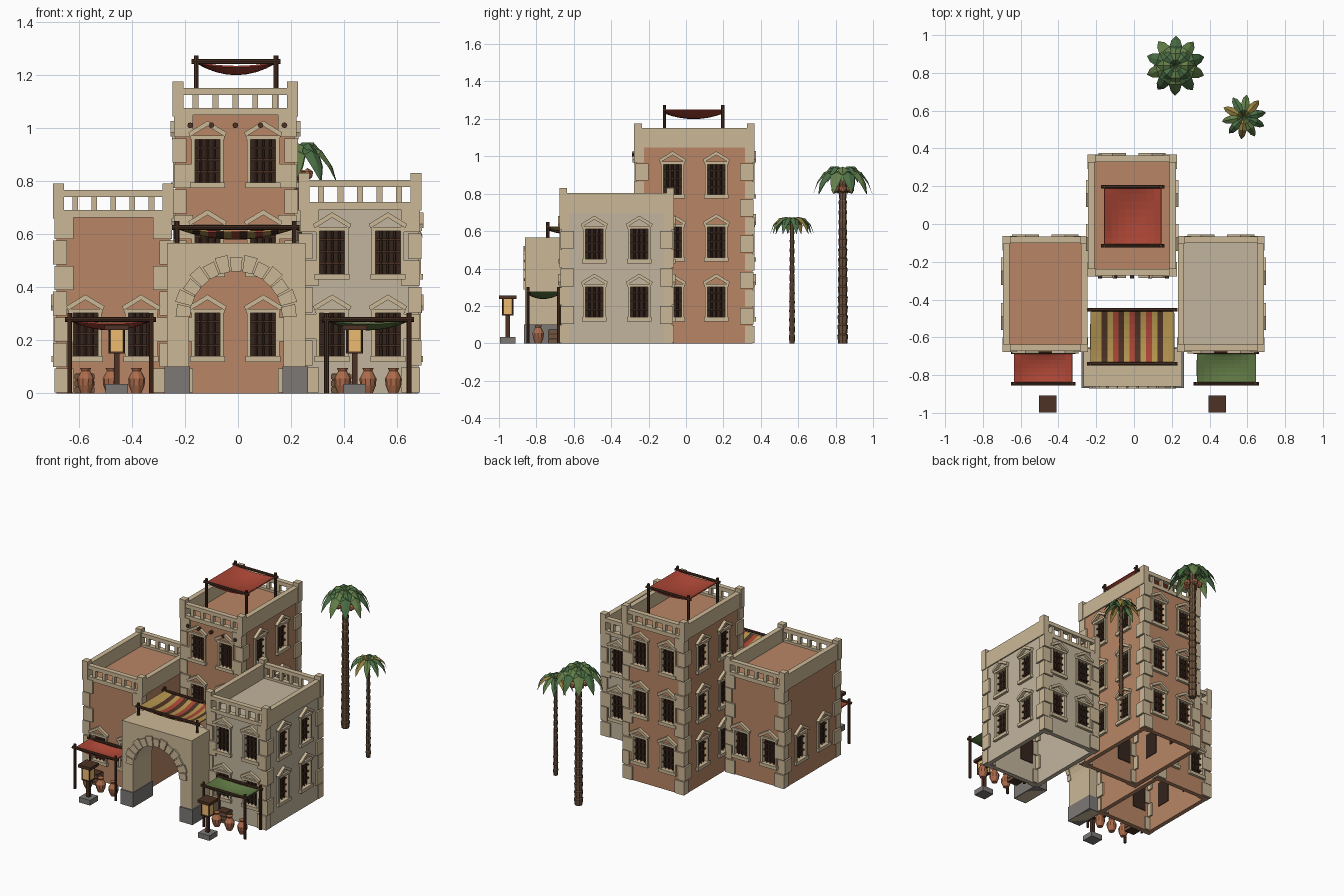
import bpy, bmesh, math
from mathutils import Matrix, Vector

if "Cube" in bpy.data.objects:
    bpy.data.objects.remove(bpy.data.objects["Cube"])

COL = dict(terracotta=(.48, .24, .13), cream=(.60, .48, .31), beige=(.54, .46, .34), wood=(.075, .032, .018),
           dark=(.035, .018, .012), stone=(.20, .19, .18), red=(.40, .06, .035), green=(.11, .18, .055),
           gold=(.46, .30, .08), clay=(.42, .15, .07), lamp=(.85, .50, .16), leaf=(.07, .16, .06),
           leaf_light=(.13, .22, .07), leaf_dry=(.30, .22, .05), bark=(.16, .09, .05))
MATS, PARTS = {}, {}
I = Matrix.Identity(4)


def mat(c):
    if c not in MATS:
        MATS[c] = bpy.data.materials.new(c)
        MATS[c].diffuse_color = (*COL[c], 1)
    return MATS[c]


def part(name, c):
    return PARTS.setdefault(name, (bmesh.new(), c))[0]


def box(name, c, x, y, z, M=I):
    S = Matrix.Diagonal((x[1] - x[0], y[1] - y[0], z[1] - z[0], 1))
    T = Matrix.Translation((sum(x) / 2, sum(y) / 2, sum(z) / 2))
    return bmesh.ops.create_cube(part(name, c), size=1, matrix=M @ T @ S)


def bar(name, c, p, q, r, n=6, M=I):
    p, q = Vector(p), Vector(q)
    R = (q - p).to_track_quat('Z', 'Y').to_matrix().to_4x4()
    bmesh.ops.create_cone(part(name, c), cap_ends=True, segments=n, radius1=r, radius2=r,
                          depth=(q - p).length, matrix=M @ Matrix.Translation((p + q) / 2) @ R)


def prism(name, c, pts, y0, y1, M=I):
    bm = part(name, c)
    a, b = [[bm.verts.new(M @ Vector((x, y, z))) for x, z in pts] for y in (y0, y1)]
    fs = [bm.faces.new(a), bm.faces.new(b[::-1])]
    fs += [bm.faces.new((a[i - 1], b[i - 1], b[i], a[i])) for i in range(len(pts))]
    bmesh.ops.recalc_face_normals(bm, faces=fs)


def lathe(name, c, pts, loc, n=10):
    bm = part(name, c)
    rings = [[bm.verts.new(Vector(loc) + Vector((r * math.cos(t), r * math.sin(t), z)))
              for t in (2 * math.pi * k / n for k in range(n))] for r, z in pts]
    fs = [bm.faces.new((a[k - 1], a[k], b[k], b[k - 1])) for a, b in zip(rings, rings[1:]) for k in range(n)]
    fs += [bm.faces.new(rings[0][::-1]), bm.faces.new(rings[-1])]
    bmesh.ops.recalc_face_normals(bm, faces=fs)


# barred window: local x along the wall, y outward, z up from the frame bottom
def window(n, M):
    box(n + '_window_cutters', 'dark', (-.048, .048), (-.07, .03), (.008, .174), M)
    box(n + '_window_panels', 'dark', (-.05, .05), (-.034, -.022), (.006, .176), M)
    for x in (-.026, 0, .026):
        bar(n + '_window_bars', 'wood', (x, -.008, .005), (x, -.008, .177), .005, 4, M)
    for z in (.05, .095, .14):
        box(n + '_window_bars', 'wood', (-.048, .048), (-.013, -.004), (z - .004, z + .004), M)
    f = n + '_window_frames'
    for s in (-.054, .054):
        box(f, 'cream', (s - .007, s + .007), (-.012, .01), (0, .18), M)
    box(f, 'cream', (-.066, .066), (-.012, .018), (-.012, .01), M)
    box(f, 'cream', (-.064, .064), (-.012, .013), (.172, .187), M)
    prism(n + '_window_pediments', 'cream', [(-.072, .198), (0, .242), (.072, .198), (.066, .182),
                                             (0, .222), (-.066, .182)], -.005, .02, M)


def house(n, c, x0, x1, y0, y1, h, rail, post, faces, dx, dy):
    # hollow walls, open underneath
    v = box(n + '_walls', c, (x0, x1), (y0, y1), (0, h))['verts']
    bm = part(n + '_walls', c)
    bot = [f for f in bm.faces if f.calc_center_median().z < .001]
    bmesh.ops.inset_individual(bm, faces=bot, thickness=.042)
    for w in bmesh.ops.extrude_discrete_faces(bm, faces=bot)['faces']:
        for q in w.verts:
            q.co.z = h - .03
    # windows
    cx, cy = (x0 + x1) / 2, (y0 + y1) / 2
    spots = dict(front=((cx, y0), math.pi, dx), back=((cx, y1), 0, dx),
                 right=((x1, cy), -math.pi / 2, dy), left=((x0, cy), math.pi / 2, dy))
    for face, rows in faces.items():
        (px, py), a, d = spots[face]
        for z in rows:
            for s in (-d, d):
                window(n, Matrix.Translation((px, py, z)) @ Matrix.Rotation(a, 4, 'Z') @ Matrix.Translation((s, 0, 0)))
    # alternating corner blocks
    k = round(h / .095)
    for X, sx in ((x0, 1), (x1, -1)):
        for Y, sy in ((y0, 1), (y1, -1)):
            for i in range(k):
                wx, wy = ((.065, .04), (.04, .065))[i % 2]
                o = (.006, .012)[i % 2]
                box(n + '_corner_blocks', 'cream', sorted((X - sx * o, X + sx * wx)),
                    sorted((Y - sy * (.018 - o), Y + sy * wy)), (i * h / k + .003, (i + 1) * h / k - .003))
    # parapet: open balustrade front and back, solid on the sides
    p, t, o = n + '_parapet', .034, .008
    for Y in (y0 - o, y1 + o - t):
        box(p, 'cream', (x0, x1), (Y, Y + t), (h - .012, h + .015))
        box(p, 'cream', (x0, x1), (Y, Y + t), (rail - .026, rail))
        for i in range(1, 6):
            x = x0 + (x1 - x0) * i / 6
            box(p, 'cream', (x - .011, x + .011), (Y + .006, Y + t - .006), (h + .01, rail - .02))
    for X in (x0 - o, x1 + o - t):
        box(p, 'cream', (X, X + t), (y0, y1), (h - .012, rail))
        for Y in (y0 - o, y1 + o - t):
            box(p, 'cream', (X - .004, X + t + .004), (Y - .004, Y + t + .004), (h - .016, post))


low, mid = .13, .44
house('left_house', 'terracotta', -.685, -.255, -.665, -.075, .675, .766, .79,
      dict(front=[low], back=[low], left=[low]), .105, .12)
house('right_house', 'beige', .24, .68, -.665, -.075, .705, .803, .83,
      dict(front=[low, mid], back=[low, mid], right=[low, mid]), .105, .12)
house('tower', 'terracotta', -.235, .215, -.265, .355, 1.06, 1.15, 1.175,
      {f: [low, .45, .785] for f in ('front', 'back', 'left', 'right')}, .105, .117)
for x in (-.18, -.1, -.01, .085, .175):
    bar('tower_roof_beam_ends', 'wood', (x, -.24, 1.01), (x, -.288, 1.01), .011, 8)

# arched gate
gx, gz, ri, ro = -.007, .285, .178, .228
arc = [(gx + ri * math.cos(math.pi * i / 16), gz + ri * math.sin(math.pi * i / 16)) for i in range(17)]
prism('gate', 'cream', [(-.268, 0), (-.268, .567), (.255, .567), (.255, 0), (gx + ri, 0)] + arc + [(gx - ri, 0)],
      -.86, -.66)
for i in range(13):
    a, b = [math.pi * (i + e) / 13 for e in (.06, .94)]
    r2 = ro + .01 * (i % 2)
    prism('gate_arch_stones', 'cream', [(gx + r * math.cos(t), gz + r * math.sin(t))
                                        for r, t in ((ri - .004, a), (r2, a), (r2, b), (ri - .004, b))], -.87, -.84)
for x in ((-.277, gx - ri + .004), (gx + ri - .004, .264)):
    box('gate_base_stones', 'stone', x, (-.867, -.655), (0, .1))


# sagging cloth on a timber frame
def canopy(n, x0, x1, y0, y1, zb, zt, sag, stripes, r=.009):
    for y in (y0, y1):
        bar(n + '_frame', 'wood', (x0 - .018, y, zt), (x1 + .018, y, zt), r, 8)
        for x in (x0, x1):
            bar(n + '_frame', 'wood', (x, y, zb), (x, y, zt + .024), r, 8)
    bm = bmesh.new()
    nx, ny = max(8, len(stripes)), 8
    g = [[bm.verts.new((x0 + (x1 - x0) * i / nx, y0 + (y1 - y0) * j / ny,
                        zt - sag * (1 - (2 * i / nx - 1) ** 2) * (.35 + .65 * (1 - (2 * j / ny - 1) ** 2))))
          for j in range(ny + 1)] for i in range(nx + 1)]
    for i in range(nx):
        for j in range(ny):
            f = bm.faces.new((g[i][j], g[i + 1][j], g[i + 1][j + 1], g[i][j + 1]))
            f.material_index = i % len(stripes)
    ob = finish(n + '_cloth', bm, stripes)
    s = ob.modifiers.new('thickness', 'SOLIDIFY')
    s.thickness = .006


def finish(name, bm, cols):
    me = bpy.data.meshes.new(name)
    bm.to_mesh(me)
    bm.free()
    for c in cols:
        me.materials.append(mat(c))
    ob = bpy.data.objects.new(name, me)
    bpy.context.collection.objects.link(ob)
    return ob


canopy('tower_canopy', -.157, .143, -.115, .197, 1.05, 1.25, .045, ['red'])
canopy('gate_canopy', -.23, .212, -.74, -.455, .56, .625, .04,
       ['gold', 'gold', 'wood', 'gold', 'red', 'wood', 'gold', 'red', 'wood', 'gold', 'red', 'gold', 'wood', 'gold', 'gold'])
for side, a, b, c in (('left', -.634, -.327, 'red'), ('right', .334, .645, 'green')):
    canopy(side + '_stall', a, b, -.845, -.68, 0, .278, .035, [c])
    # jars and crate
    for i in range(3):
        lathe(side + '_jars', 'clay', [(.018, 0), (.03, .03), (.032, .055), (.02, .078), (.016, .084), (.021, .095)],
              (a + .06 + .096 * i, -.79, 0))
    cx = a + .055
    box(side + '_crate', 'wood', (cx - .034, cx + .034), (-.735, -.675), (0, .075))
    for z in (.012, .037, .062):
        box(side + '_crate_slats', 'bark', (cx - .038, cx + .038), (-.739, -.671), (z - .009, z + .009))
    # street lamp
    lx, ly = (-.457 if side == 'left' else .44), -.953

    def sq(p, c, w, z0, z1):
        box(side + p, c, (lx - w, lx + w), (ly - w, ly + w), (z0, z1))
    sq('_lamp_base', 'stone', .042, 0, .035)
    sq('_lamp_post', 'wood', .011, .03, .155)
    sq('_lamp_glass', 'lamp', .027, .155, .24)
    sq('_lamp_cap', 'wood', .046, .238, .257)
    sq('_lamp_floor', 'wood', .031, .15, .157)
    for u in (-.028, .028):
        for w in (-.028, .028):
            bar(side + '_lamp_corners', 'wood', (lx + u, ly + w, .152), (lx + u, ly + w, .24), .004, 4)


# palms: ringed trunk and folded leaves
def fronds(n, cols, x, y, count, path, w, turn):
    for k in range(count):
        c = cols[k % len(cols)]
        bm = part(f'{n}_leaves_{c}', c)
        t = turn + 2 * math.pi * k / count
        d, s = Vector((math.cos(t), math.sin(t), 0)), Vector((-math.sin(t), math.cos(t), 0))
        rows = []
        for (r, z), q in zip(path, (.25, .85, 1, .7, .04)):
            m = Vector((x, y, z)) + d * r
            rows.append([bm.verts.new(m + s * (w * q * e) - Vector((0, 0, abs(e) * w * q * .5))) for e in (-1, 0, 1)])
        for a, b in zip(rows, rows[1:]):
            for j in (0, 1):
                bm.faces.new((a[j], b[j], b[j + 1], a[j + 1]))


def trunk(n, x, y, h, r, seg):
    pts = []
    for i in range(seg):
        q = r * (1 - .3 * i / seg)
        pts += [(q * .86, h * i / seg), (q * 1.05, h * (i + .85) / seg)]
    lathe(n + '_trunk', 'bark', pts, (x, y, 0), 8)


trunk('tall_palm', .22, .838, .92, .028, 18)
fronds('tall_palm', ['leaf', 'leaf_light'], .22, .838, 10,
       [(0, .9), (.05, .93), (.1, .915), (.135, .865), (.158, .80)], .034, .3)
fronds('tall_palm', ['leaf_light', 'leaf'], .22, .838, 8,
       [(0, .915), (.03, .945), (.065, .945), (.095, .91), (.115, .86)], .028, 0)
for k in range(5):
    t = 2 * math.pi * k / 5
    bmesh.ops.create_icosphere(part('tall_palm_fruit', 'clay'), subdivisions=1, radius=.024, matrix=Matrix.Translation(
        (.22 + .042 * math.cos(t), .838 + .042 * math.sin(t), .825)))
trunk('short_palm', .582, .567, .65, .016, 14)
fronds('short_palm', ['leaf', 'leaf_dry', 'leaf_light'], .582, .567, 10,
       [(0, .645), (.035, .675), (.07, .668), (.1, .635), (.118, .585)], .022, .2)

# objects, with window openings cut from the walls
made = {n: finish(n, bm, [c]) for n, (bm, c) in PARTS.items()}
for n in ('left_house', 'right_house', 'tower'):
    cut = made[n + '_window_cutters']
    cut.hide_render = True
    cut.display_type = 'WIRE'
    m = made[n + '_walls'].modifiers.new('openings', 'BOOLEAN')
    m.operation, m.solver, m.object = 'DIFFERENCE', 'EXACT', cut

for m in bpy.data.materials:
    if m.users and not m.is_grease_pencil:
        m.use_nodes = True
        m.node_tree.nodes["Principled BSDF"].inputs["Base Color"].default_value = m.diffuse_color
